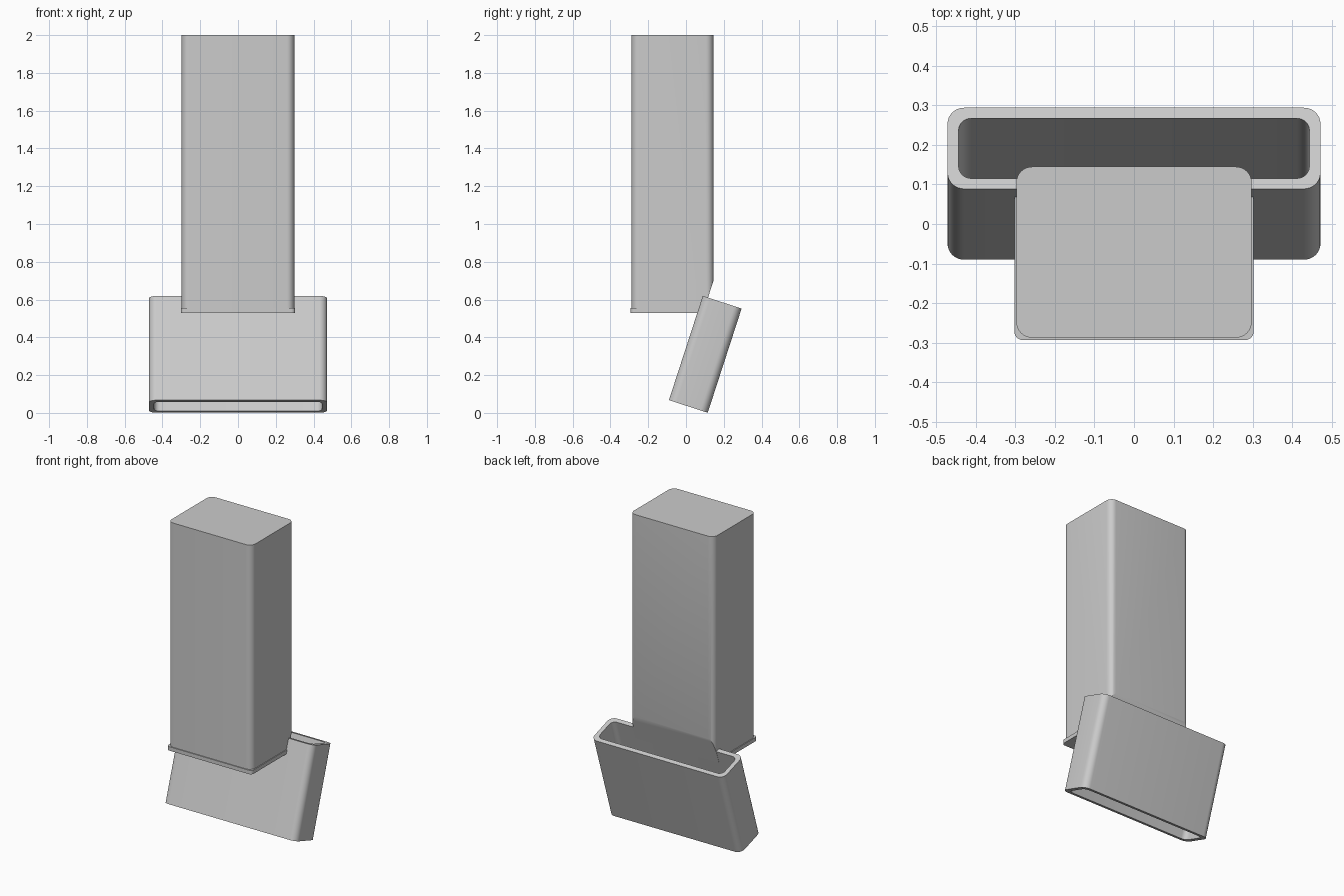
import bpy
import bmesh
from math import radians, sin, cos, pi
from mathutils import Matrix, Vector

cube = bpy.data.objects.get("Cube")
if cube:
    bpy.data.objects.remove(cube, do_unlink=True)

grey = bpy.data.materials.new("plain grey")
grey.use_nodes = True
GREY = (0.6, 0.6, 0.6, 1)
grey.diffuse_color = GREY
grey.node_tree.nodes["Principled BSDF"].inputs["Base Color"].default_value = GREY

# Tilted frame of the open sleeve
TILT = Matrix.Translation((0, 0.102, 0.31)) @ Matrix.Rotation(radians(-18), 4, "X")
DEPTH, HEIGHT, WALL = 0.216, 0.58, 0.028


def ring(bm, half_x, y0, y1, radius, z, steps=8):
    """Rounded rectangle of vertices at height z."""
    verts = []
    cx, cy, hy = half_x - radius, (y0 + y1) / 2, (y1 - y0) / 2 - radius
    for corner, (sx, sy) in enumerate([(1, 1), (-1, 1), (-1, -1), (1, -1)]):
        for i in range(steps + 1):
            a = (corner + i / steps) * pi / 2
            verts.append(bm.verts.new((sx * cx + radius * cos(a),
                                       cy + sy * hy + radius * sin(a), z)))
    return verts


def bridge(bm, a, b):
    for i in range(len(a)):
        j = (i + 1) % len(a)
        bm.faces.new((a[i], a[j], b[j], b[i]))


def finish(bm, name):
    bmesh.ops.recalc_face_normals(bm, faces=bm.faces)
    mesh = bpy.data.meshes.new(name)
    bm.to_mesh(mesh)
    bm.free()
    obj = bpy.data.objects.new(name, mesh)
    bpy.context.collection.objects.link(obj)
    mesh.materials.append(grey)
    bpy.ops.object.select_all(action="DESELECT")
    obj.select_set(True)
    bpy.context.view_layer.objects.active = obj
    bpy.ops.object.shade_smooth_by_angle(angle=radians(30))
    return obj


def cut_block(name, half_x, y0, y1, radius, z0, z1, cut_y):
    """Solid rounded block, trimmed behind a plane parallel to the sleeve."""
    bm = bmesh.new()
    low = ring(bm, half_x, y0, y1, radius, z0)
    high = ring(bm, half_x, y0, y1, radius, z1)
    bridge(bm, low, high)
    bm.faces.new(low)
    bm.faces.new(high)
    cut = bmesh.ops.bisect_plane(
        bm, geom=bm.verts[:] + bm.edges[:] + bm.faces[:],
        plane_co=TILT @ Vector((0, cut_y, 0)),
        plane_no=TILT.to_3x3() @ Vector((0, 1, 0)), clear_outer=True)
    edges = [e for e in cut["geom_cut"] if isinstance(e, bmesh.types.BMEdge)]
    bmesh.ops.holes_fill(bm, edges=edges, sides=0)
    return finish(bm, name)


# Tall column, trimmed flush with the inside of the sleeve
cut_block("column", 0.298, -0.288, 0.145, 0.04, 0.53, 2.0, -DEPTH / 2 + WALL + 0.001)

# Thin lip around the foot of the column
cut_block("column_lip", 0.303, -0.294, 0.15, 0.022, 0.53, 0.555, -DEPTH / 2 + WALL / 2)

# Open tilted sleeve
bm = bmesh.new()
h, d = HEIGHT / 2, DEPTH / 2
loops = [ring(bm, 0.472, -d, d, 0.042, -h), ring(bm, 0.472, -d, d, 0.042, h),
         ring(bm, 0.472 - WALL, -d + WALL, d - WALL, 0.032, h),
         ring(bm, 0.472 - WALL, -d + WALL, d - WALL, 0.032, -h)]
for k in range(4):
    bridge(bm, loops[k], loops[(k + 1) % 4])
bm.transform(TILT)
finish(bm, "sleeve")
